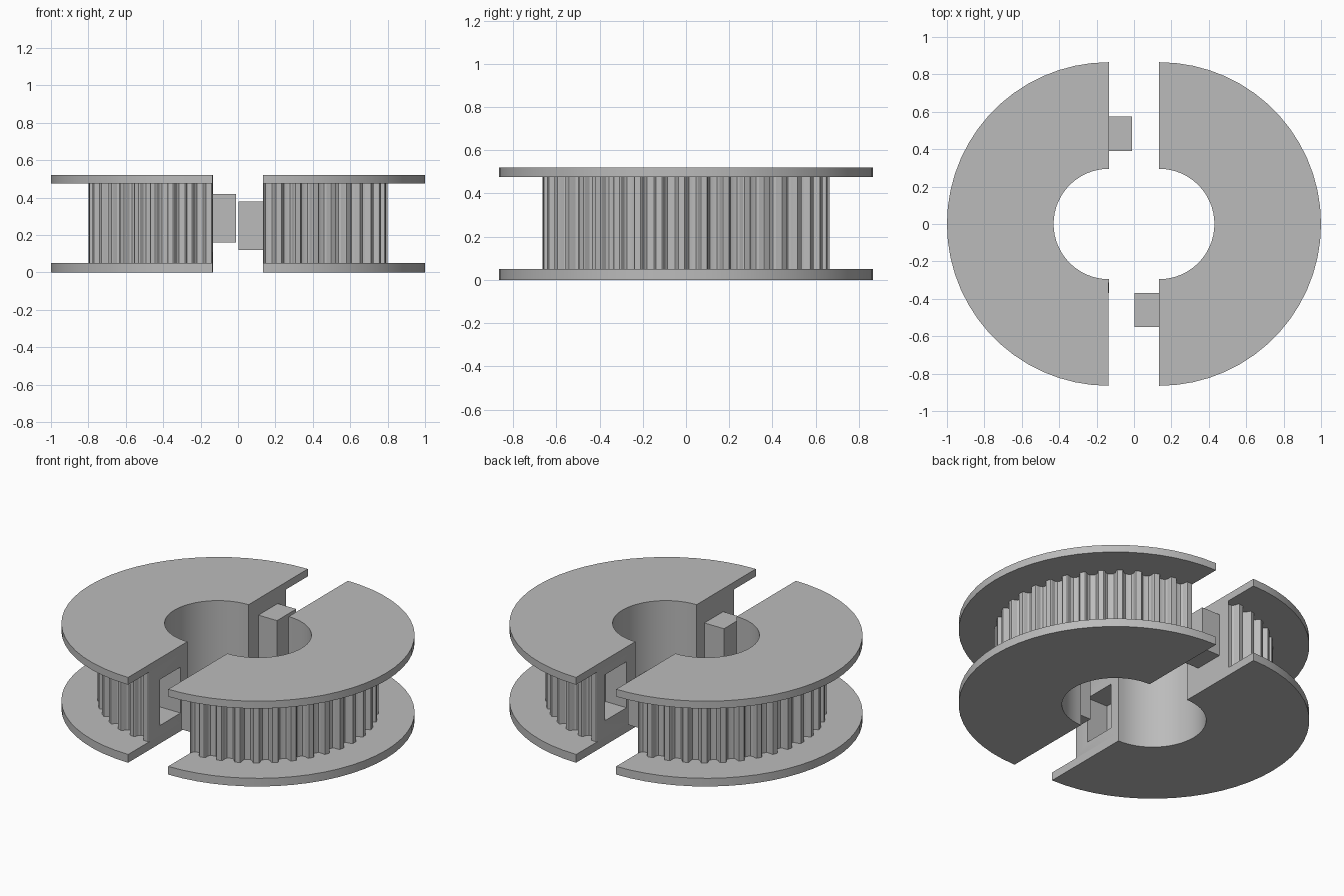
import bpy
import bmesh
import math
from mathutils import Matrix

cube = bpy.data.objects.get("Cube")
if cube:
    bpy.data.objects.remove(cube, do_unlink=True)

GAP = 0.135            # half the space between the two halves
BORE = 0.295
FLANGE = 0.865
TOOTH_TIP = 0.665
TEETH = 40
TOP = 0.52
LOW, HIGH = 0.05, 0.475

grey = bpy.data.materials.new("plain_grey")
grey.use_nodes = True
grey.diffuse_color = (0.5, 0.5, 0.5, 1)
grey.node_tree.nodes["Principled BSDF"].inputs["Base Color"].default_value = (0.5, 0.5, 0.5, 1)


def finish(name, bm):
    bmesh.ops.recalc_face_normals(bm, faces=bm.faces)
    mesh = bpy.data.meshes.new(name)
    bm.to_mesh(mesh)
    bm.free()
    mesh.materials.append(grey)
    obj = bpy.data.objects.new(name, mesh)
    bpy.context.collection.objects.link(obj)
    return obj


def box(name, x, y, z):
    bm = bmesh.new()
    bmesh.ops.create_cube(bm, size=1)
    for v in bm.verts:
        v.co = [lo + (c + 0.5) * (hi - lo) for c, (lo, hi) in zip(v.co, (x, y, z))]
    return finish(name, bm)


def arc(radius, steps=30):
    angles = [math.pi * (i / steps - 0.5) for i in range(steps + 1)]
    return [(radius * math.cos(a), radius * math.sin(a)) for a in angles]


# Radial drop from the tip across half a tooth pitch
DROP = [(0, 0), (0.14, 0), (0.18, 0.004), (0.21, 0.016),
        (0.24, 0.03), (0.33, 0.041), (0.5, 0.044)]


def drop_at(u):
    u = abs(u - round(u))
    for (u0, d0), (u1, d1) in zip(DROP, DROP[1:]):
        if u <= u1:
            return d0 + (d1 - d0) * (u - u0) / (u1 - u0)
    return DROP[-1][1]


def toothed_arc():
    phase = -0.2       # first tooth centre, in pitches from the cut face
    spots = {0.0, TEETH / 2}
    for k in range(-1, TEETH // 2 + 2):
        for u, _ in DROP:
            spots |= {round(k + phase + s * u, 4) for s in (-1, 1)}
    points = []
    for p in sorted(s for s in spots if 0 <= s <= TEETH / 2):
        a = math.tau * p / TEETH - math.pi / 2
        r = TOOTH_TIP - drop_at(p - phase)
        points.append((r * math.cos(a), r * math.sin(a)))
    return points


def half_ring(name, outer, z0, z1, turn):
    bm = bmesh.new()
    outline = outer + arc(BORE)[::-1]
    face = bm.faces.new([bm.verts.new((x + GAP, y, z0)) for x, y in outline])
    new = bmesh.ops.extrude_face_region(bm, geom=[face])["geom"]
    verts = [g for g in new if isinstance(g, bmesh.types.BMVert)]
    bmesh.ops.translate(bm, verts=verts, vec=(0, 0, z1 - z0))
    bmesh.ops.rotate(bm, verts=bm.verts, matrix=Matrix.Rotation(turn, 3, "Z"))
    return finish(name, bm)


def smooth(obj):
    bpy.ops.object.select_all(action="DESELECT")
    obj.select_set(True)
    bpy.context.view_layer.objects.active = obj
    bpy.ops.object.shade_smooth_by_angle(angle=math.radians(25))


def cut(obj, cutter):
    mod = obj.modifiers.new("socket", "BOOLEAN")
    mod.operation = "DIFFERENCE"
    mod.solver = "EXACT"
    mod.object = cutter
    bpy.context.view_layer.objects.active = obj
    bpy.ops.object.modifier_apply(modifier=mod.name)
    bpy.data.objects.remove(cutter, do_unlink=True)


# Two flanges and a toothed core for each half
cores = {}
for side, turn in (("left", 0), ("right", math.pi)):
    smooth(half_ring(side + "_lower_flange", arc(FLANGE), 0, LOW, turn))
    smooth(half_ring(side + "_upper_flange", arc(FLANGE), HIGH, TOP, turn))
    cores[side] = half_ring(side + "_toothed_core", toothed_arc(), LOW, HIGH, turn)

# Locating pegs, and the sockets that take them
box("left_peg", (0.003, GAP), (-0.55, -0.37), (0.12, 0.38))
box("right_peg", (-GAP, -0.01), (0.39, 0.575), (0.16, 0.42))
cut(cores["right"], box("socket_cutter", (-GAP - 0.14, -GAP + 0.05), (-0.56, -0.36), (0.11, 0.39)))
cut(cores["left"], box("socket_cutter", (GAP - 0.05, GAP + 0.14), (0.38, 0.585), (0.15, 0.43)))
for core in cores.values():
    smooth(core)
